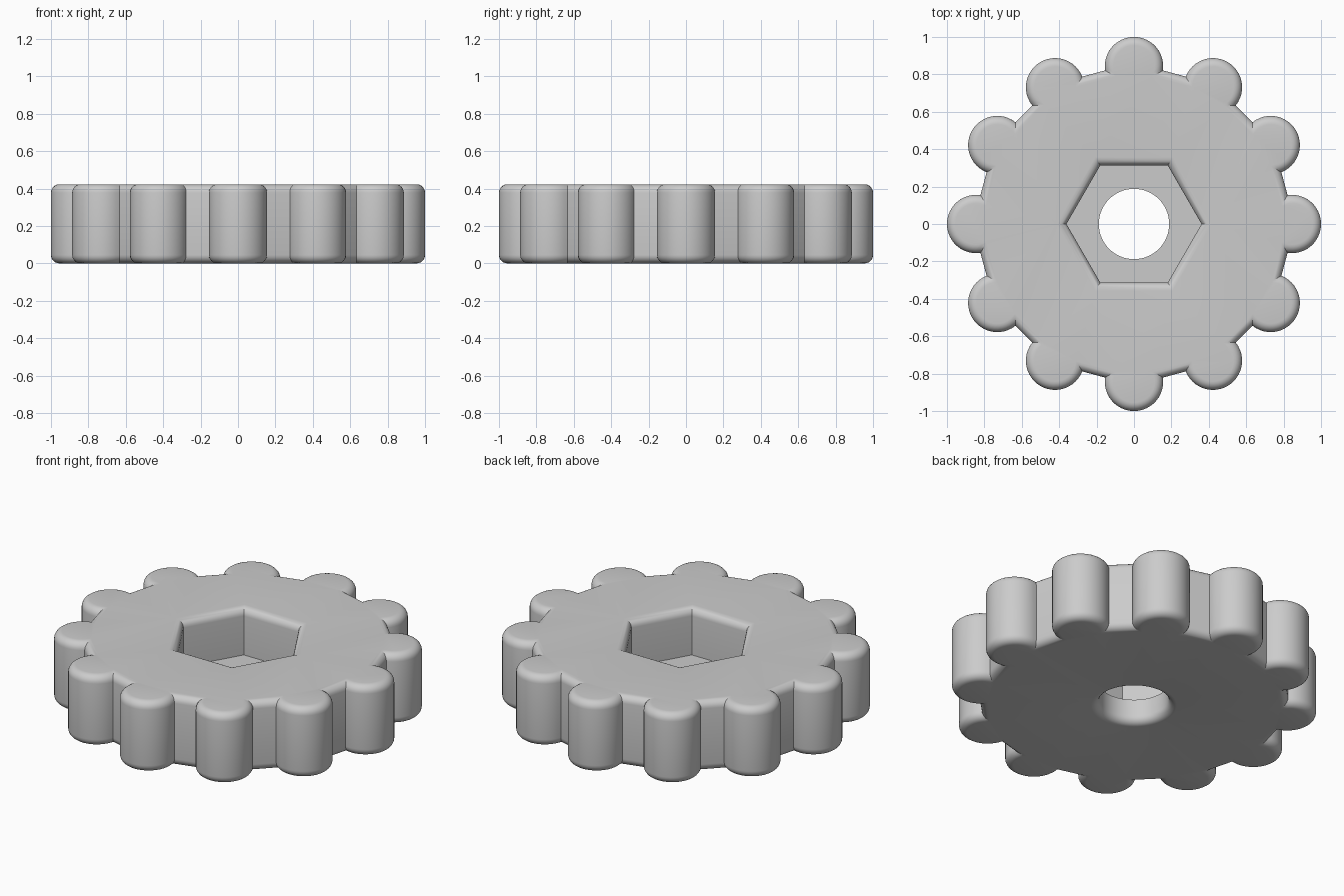
import bpy, bmesh
from math import sin, cos, acos, pi, radians

default = bpy.data.objects.get("Cube")
if default:
    bpy.data.objects.remove(default)

LOBES, LOBE_CENTRE, LOBE_RADIUS = 12, 0.844, 0.156
FLAT = 0.833            # distance from the axis to the flats between lobes
HEIGHT, FLOOR, FILLET, STEPS = 0.423, 0.145, 0.045, 6
HEX_RADIUS, BORE_RADIUS = 0.361, 0.188

bm = bmesh.new()


def ring(points, z):
    return [bm.verts.new((x, y, z)) for x, y in points]


def circle(radius, sides):
    return [(radius * cos(2 * pi * i / sides), radius * sin(2 * pi * i / sides))
            for i in range(sides)]


def lobed_outline(inset, arc_points=25):
    """Twelve arcs joined by flats, shrunk by the inset."""
    half = pi / LOBES
    r = LOBE_RADIUS - inset
    sweep = half + acos((FLAT - inset - LOBE_CENTRE * cos(half)) / r)
    points = []
    for k in range(LOBES):
        a = 2 * half * k
        for i in range(arc_points):
            t = a + sweep * (2 * i / (arc_points - 1) - 1)
            points.append((LOBE_CENTRE * cos(a) + r * cos(t),
                           LOBE_CENTRE * sin(a) + r * sin(t)))
    return points


def skin(rings):
    for low, high in zip(rings, rings[1:]):
        n = len(low)
        for i in range(n):
            j = (i + 1) % n
            bm.faces.new((low[i], low[j], high[j], high[i]))


def flat_between(outer, inner):
    edges = []
    for loop in (outer, inner):
        for i, v in enumerate(loop):
            w = loop[(i + 1) % len(loop)]
            edges.append(bm.edges.get((v, w)) or bm.edges.new((v, w)))
    bmesh.ops.triangle_fill(bm, edges=edges, use_beauty=True)


# Quarter-round steps: (sideways offset, distance from the flat face)
fillet = [(FILLET * (1 - sin(t)), FILLET * (1 - cos(t)))
          for t in (radians(90) * i / STEPS for i in range(STEPS + 1))]

# Outer wall, rounded at the top and bottom
outer = [ring(lobed_outline(d), z) for d, z in fillet]
outer += [ring(lobed_outline(d), HEIGHT - z) for d, z in reversed(fillet)]
skin(outer)

# Hexagonal socket with a rounded lip
socket = [ring(circle(HEX_RADIUS, 6), FLOOR)]
socket += [ring(circle(HEX_RADIUS + d / cos(pi / 6), 6), HEIGHT - z)
           for d, z in reversed(fillet)]
skin(socket)

# Round bore with a rounded lower lip
bore = [ring(circle(BORE_RADIUS + d, 64), z) for d, z in fillet]
bore.append(ring(circle(BORE_RADIUS, 64), FLOOR))
skin(bore)

# Bottom face, top face and socket floor
flat_between(outer[0], bore[0])
flat_between(outer[-1], socket[-1])
flat_between(socket[0], bore[-1])
bmesh.ops.recalc_face_normals(bm, faces=bm.faces)

mesh = bpy.data.meshes.new("knob")
bm.to_mesh(mesh)
bm.free()
knob = bpy.data.objects.new("knob", mesh)
bpy.context.collection.objects.link(knob)

# Plain grey plastic
grey = bpy.data.materials.new("grey plastic")
grey.use_nodes = True
colour = (0.6, 0.6, 0.6, 1)
grey.diffuse_color = colour
grey.node_tree.nodes["Principled BSDF"].inputs["Base Color"].default_value = colour
mesh.materials.append(grey)

bpy.ops.object.select_all(action="DESELECT")
knob.select_set(True)
bpy.context.view_layer.objects.active = knob
bpy.ops.object.shade_smooth_by_angle(angle=radians(25))
